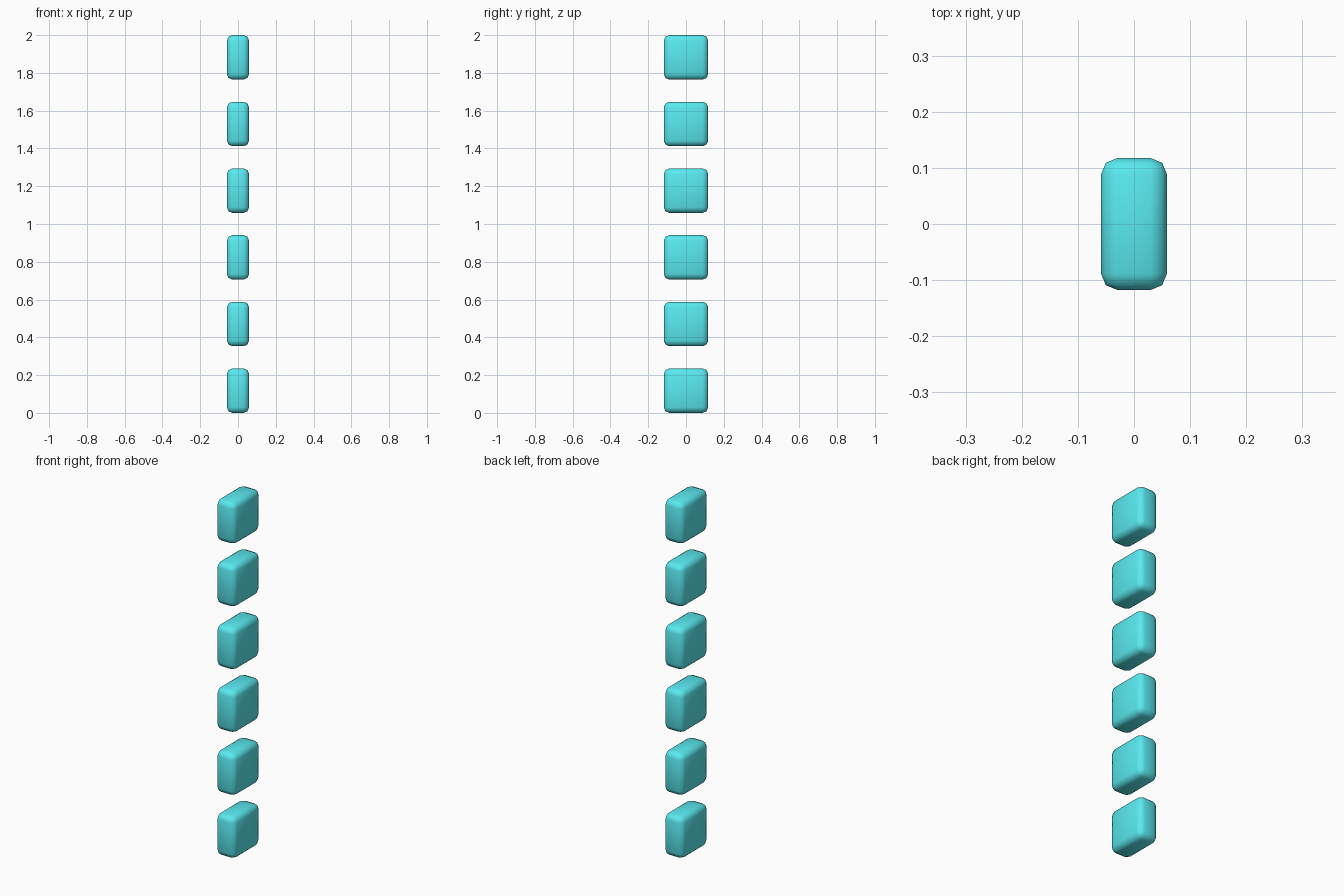
import bpy

if "Cube" in bpy.data.objects:
    bpy.data.objects.remove(bpy.data.objects["Cube"])

UNIT = 2 / 17                      # block thickness
SIZE = (UNIT, 2 * UNIT, 2 * UNIT)  # x, y, z of one block
PITCH = 3 * UNIT                   # vertical spacing
COUNT = 6

mat = bpy.data.materials.new("cyan")
mat.diffuse_color = (0.1, 0.82, 0.87, 1)
mat.use_nodes = True
mat.node_tree.nodes["Principled BSDF"].inputs["Base Color"].default_value = mat.diffuse_color


def rounded_block(name, z):
    bpy.ops.mesh.primitive_cube_add(size=1, location=(0, 0, z))
    ob = bpy.context.object
    ob.name = name
    ob.scale = SIZE
    bpy.ops.object.transform_apply(location=False, rotation=False, scale=True)
    bevel = ob.modifiers.new("rounded_edges", 'BEVEL')
    bevel.width = UNIT / 4
    bevel.segments = 2
    bevel.limit_method = 'NONE'
    bpy.ops.object.shade_smooth()
    ob.data.materials.append(mat)
    return ob


# Column of evenly spaced blocks
for i in range(COUNT):
    rounded_block(f"dash_block_{i + 1}", SIZE[2] / 2 + i * PITCH)
